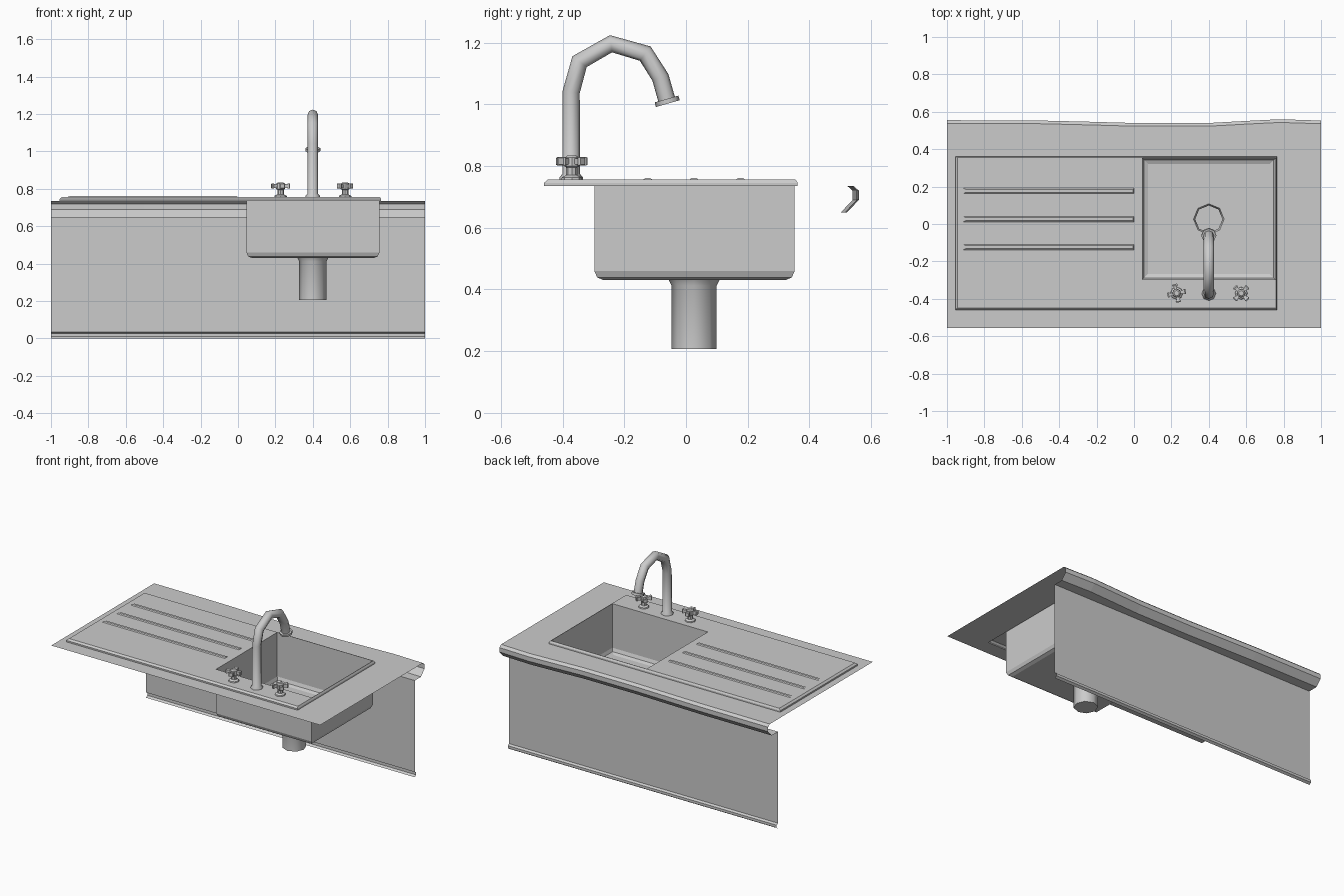
import bpy, bmesh
from math import sin, cos, pi, radians
from mathutils import Matrix, Vector

if "Cube" in bpy.data.objects:
    bpy.data.objects.remove(bpy.data.objects["Cube"])


def finish(name, bm, smooth=None, recalc=True):
    if recalc:
        bmesh.ops.recalc_face_normals(bm, faces=bm.faces[:])
    me = bpy.data.meshes.new(name)
    bm.to_mesh(me)
    bm.free()
    ob = bpy.data.objects.new(name, me)
    bpy.context.collection.objects.link(ob)
    if smooth:
        bpy.ops.object.select_all(action='DESELECT')
        ob.select_set(True)
        bpy.context.view_layer.objects.active = ob
        bpy.ops.object.shade_smooth_by_angle(angle=radians(smooth))
    return ob


def rect(x0, x1, y0, y1, z):
    return [(x0, y0, z), (x1, y0, z), (x1, y1, z), (x0, y1, z)]


def loop(bm, pts):
    return [bm.verts.new(p) for p in pts]


def bridge(bm, a, b, closed=True):
    n = len(a)
    for i in range(n if closed else n - 1):
        j = (i + 1) % n
        bm.faces.new((a[i], a[j], b[j], b[i]))


def fill_between(bm, outer, inner):
    """Flat face with a hole."""
    edges = []
    for lp in (outer, inner):
        for i in range(len(lp)):
            pair = (lp[i], lp[(i + 1) % len(lp)])
            edges.append(bm.edges.get(pair) or bm.edges.new(pair))
    bmesh.ops.triangle_fill(bm, use_beauty=True, edges=edges, normal=(0, 0, 1))


def ring(c, r, tilt=0, sides=8):
    """Ring around a path in the yz plane; tilt 0 points up, 90 points to +y."""
    a = radians(tilt)
    return [(c[0] + r * cos(t), c[1] + r * sin(t) * cos(a), c[2] - r * sin(t) * sin(a))
            for t in (2 * pi * i / sides for i in range(sides))]


def tube(bm, rings, cap_start=True, cap_end=True):
    loops = [loop(bm, r) for r in rings]
    for a, b in zip(loops, loops[1:]):
        bridge(bm, a, b)
    if cap_start:
        bm.faces.new(loops[0][::-1])
    if cap_end:
        bm.faces.new(loops[-1])
    return loops


# Countertop sheet with a gently waved edge and a sink cutout
TOP = 0.735
wave = [(-1, .555), (-.5, .553), (-.25, .547), (0, .54), (.4, .54), (.62, .552), (.78, .56), (1, .553)]
bm = bmesh.new()
outer = loop(bm, [(-1, -.556, TOP), (1, -.556, TOP)] + [(x, y - .017, TOP) for x, y in reversed(wave)])
fill_between(bm, outer, loop(bm, rect(-.95, .762, -.455, .36, TOP)))
finish("countertop", bm, recalc=False)

# Rolled edge of the countertop
bm = bmesh.new()
rows = [loop(bm, [(x, y - .017, TOP), (x, y, .72), (x, y, .69), (x, y - .038, .65), (x, .45, .65)])
        for x, y in wave]
for a, b in zip(rows, rows[1:]):
    bridge(bm, a, b, closed=False)
finish("countertop_edge", bm)

# Apron panel with a bead along the bottom
bm = bmesh.new()
prof = [(.45, .65), (.45, .035), (.465, .027), (.465, .01), (.45, 0)]
bridge(bm, *[loop(bm, [(x, y, z) for y, z in prof]) for x in (-1, 1)], closed=False)
finish("apron_panel", bm)

# Sink deck: bevelled rim with the basin opening
bm = bmesh.new()
low = loop(bm, rect(-.955, .765, -.46, .362, TOP))
mid = loop(bm, rect(-.955, .765, -.46, .362, .745))
high = loop(bm, rect(-.943, .759, -.448, .355, .756))
bridge(bm, low, mid)
bridge(bm, mid, high)
fill_between(bm, high, loop(bm, rect(.045, .756, -.297, .352, .756)))
finish("sink_deck", bm)

# Drainboard ridges
for k, y in enumerate((.177, .026, -.124)):
    bm = bmesh.new()
    base = loop(bm, rect(-.915, 0, y - .016, y + .016, .755))
    crest = loop(bm, rect(-.9, -.005, y - .008, y + .008, .761))
    bridge(bm, base, crest)
    bm.faces.new(crest)
    finish(f"drainboard_ridge_{k + 1}", bm)

# Basin with chamfered floor and drain opening
DRAIN = (.4, .026)
bm = bmesh.new()
b0 = loop(bm, rect(.045, .756, -.297, .352, .756))
b1 = loop(bm, rect(.045, .756, -.297, .352, .46))
b2 = loop(bm, rect(.054, .747, -.288, .343, .439))
b3 = loop(bm, rect(.075, .726, -.267, .322, .43))
for a, b in ((b0, b1), (b1, b2), (b2, b3)):
    bridge(bm, a, b)
fill_between(bm, b3, loop(bm, ring((*DRAIN, .43), .082)))
finish("basin", bm)

# Drain pipe
bm = bmesh.new()
tube(bm, [ring((*DRAIN, z), r) for z, r in ((.43, .082), (.412, .073), (.207, .073))], cap_start=False)
finish("drain_pipe", bm, 50)

# Spout: base collar, bent neck, outlet collar
X = .4
path = [(-.372, .75, .038, 0), (-.372, .763, .038, 0), (-.372, .775, .028, 0),
        (-.372, 1.04, .028, 8), (-.345, 1.138, .029, 37), (-.243, 1.196, .028, 83),
        (-.132, 1.164, .029, 127), (-.083, 1.087, .028, 157), (-.063, 1.017, .028, 164),
        (-.063, 1.017, .04, 164), (-.059, 1.002, .04, 164), (-.059, 1.002, .025, 164)]
bm = bmesh.new()
tube(bm, [ring((X, y, z), r, t) for y, z, r, t in path])
finish("spout", bm, 50)

# Taps: stem, hub and four flared arms
for name, x, turn in (("left_tap", .228, 12), ("right_tap", .573, 45)):
    bm = bmesh.new()
    tube(bm, [ring((0, 0, z), r) for z, r in
              ((.735, .016), (.755, .016), (.755, .034), (.763, .032), (.77, .018),
               (.795, .018), (.8, .024), (.828, .022), (.834, .014))])
    for k in range(4):
        new = []
        for d, w, h in ((.015, .007, .009), (.034, .009, .01), (.044, .015, .014), (.05, .011, .011)):
            new.append(loop(bm, [(d, -w, .815 - h), (d, w, .815 - h), (d, w, .815 + h), (d, -w, .815 + h)]))
        for a, b in zip(new, new[1:]):
            bridge(bm, a, b)
        bm.faces.new(new[-1])
        bm.faces.new(new[0][::-1])
        bmesh.ops.rotate(bm, verts=sum(new, []), cent=(0, 0, 0),
                         matrix=Matrix.Rotation(radians(turn + 90 * k), 3, 'Z'))
    bmesh.ops.translate(bm, verts=bm.verts[:], vec=Vector((x, -.37, 0)))
    finish(name, bm)
